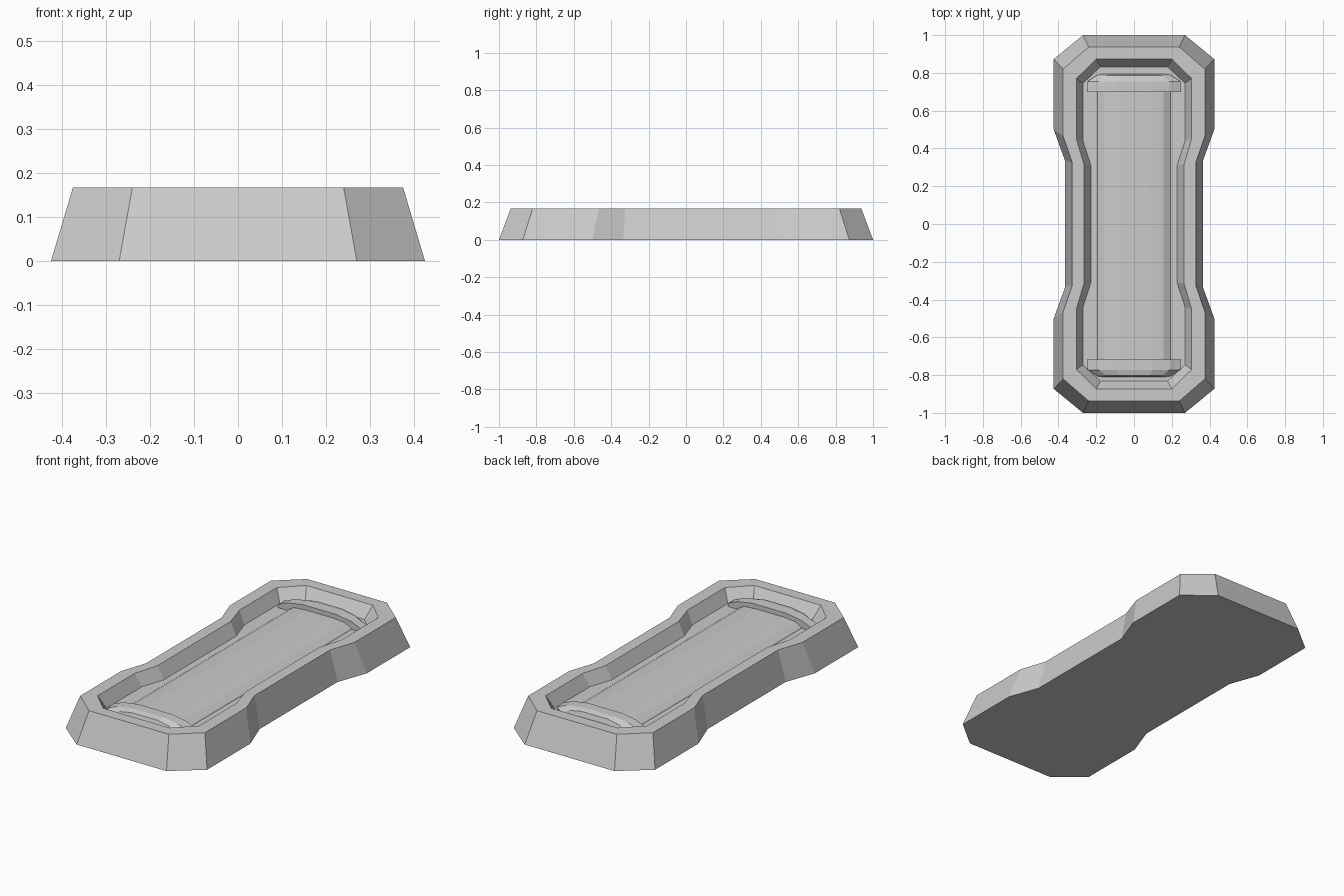
import bpy, bmesh

if "Cube" in bpy.data.objects:
    bpy.data.objects.remove(bpy.data.objects["Cube"])


def loft(name, rings, cap_ends=True):
    """Skin a stack of closed rings that share a vertex count."""
    bm = bmesh.new()
    loops = [[bm.verts.new(p) for p in ring] for ring in rings]
    n = len(loops[0])
    for a, b in zip(loops, loops[1:]):
        for i in range(n):
            j = (i + 1) % n
            bm.faces.new((a[i], a[j], b[j], b[i]))
    if cap_ends:
        bm.faces.new(loops[0][::-1])
        bm.faces.new(loops[-1])
    bmesh.ops.recalc_face_normals(bm, faces=bm.faces)
    mesh = bpy.data.meshes.new(name)
    bm.to_mesh(mesh)
    bm.free()
    obj = bpy.data.objects.new(name, mesh)
    bpy.context.collection.objects.link(obj)
    return obj


def waisted_ring(quarter, z):
    """Mirror a quarter outline (waist to end) into a full ring."""
    right = [(x, -y) for x, y in quarter[::-1]] + quarter
    left = [(-x, y) for x, y in right[::-1]]
    return [(x, y, z) for x, y in right + left]


# Waisted tray: sloping outer wall, flat rim, sloping inner wall, floor
tray_levels = [
    ([(.365, .335), (.425, .50), (.425, .873), (.27, 1.0)], 0.0),
    ([(.327, .325), (.375, .465), (.375, .82), (.24, .937)], .168),
    ([(.265, .315), (.305, .45), (.305, .77), (.20, .873)], .168),
    ([(.228, .31), (.27, .44), (.27, .745), (.178, .832)], .10),
]
loft("tray", [waisted_ring(q, z) for q, z in tray_levels])

# Long raised slab with bevelled sides
slab_half = [(.20, .09), (.19, .105), (.155, .126), (.08, .132)]
slab_profile = slab_half + [(-x, z) for x, z in slab_half[::-1]]
loft("slab", [[(x, y, z) for x, z in slab_profile] for y in (-.75, .74)])

# Arched end bars, narrowing towards the tray ends
bar_half = [(.25, .09), (.25, .118), (.19, .143), (.10, .157)]
bar_profile = bar_half + [(-x, z) for x, z in bar_half[::-1]]


def end_bar(name, inner_y, side):
    rings = []
    for dy, sx, drop in ((0, 1, 0), (.055, .98, 0), (.085, .80, .008), (.093, .74, .03)):
        rings.append([(x * sx, inner_y + side * dy, max(z - drop, .09 - drop))
                      for x, z in bar_profile])
    return loft(name, rings)


end_bar("back_bar", .70, 1)
end_bar("front_bar", -.717, -1)
